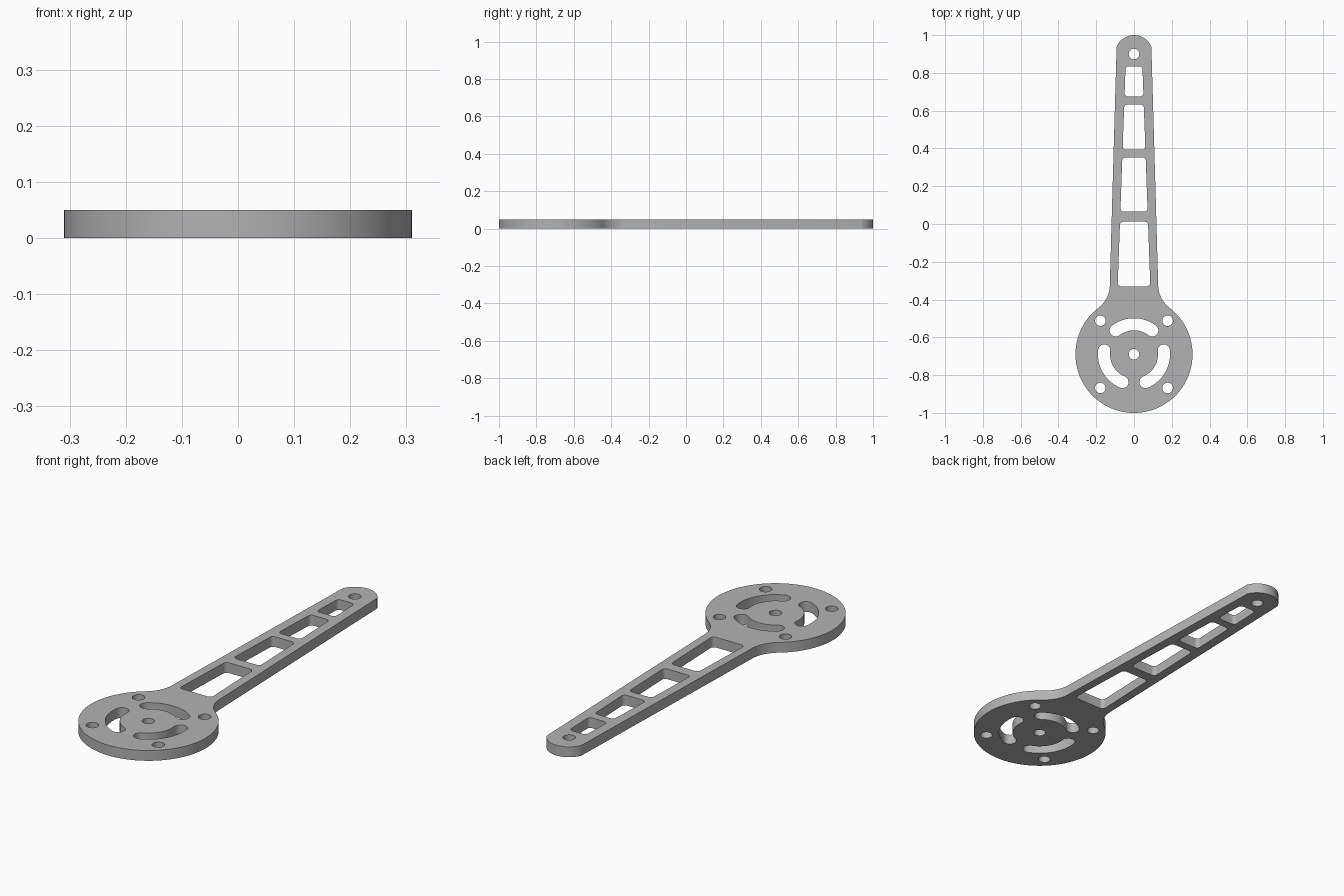
import bpy, bmesh, math
from mathutils import Vector

if "Cube" in bpy.data.objects:
    bpy.data.objects.remove(bpy.data.objects["Cube"])

THICK = 0.05
DISC_Y, DISC_R = -0.69, 0.31
TIP_Y, TIP_R = 0.90, 0.10


def arc(cx, cy, r, a0, a1, n):
    """Points on an arc, angles in degrees."""
    angles = [math.radians(a0 + (a1 - a0) * i / n) for i in range(n + 1)]
    return [(cx + r * math.cos(a), cy + r * math.sin(a)) for a in angles]


def circle(cx, cy, r, n=32):
    return arc(cx, cy, r, 0, 360, n)[:-1]


def curved_slot(mid, half, r, w):
    """Round-ended slot following a circle around the disc centre."""
    a0, a1 = mid - half, mid + half
    e0 = arc(0, DISC_Y, r, a0, a0, 1)[0]
    e1 = arc(0, DISC_Y, r, a1, a1, 1)[0]
    return (arc(0, DISC_Y, r + w, a0, a1, 24)
            + arc(*e1, w, a1, a1 + 180, 12)[1:-1]
            + arc(0, DISC_Y, r - w, a1, a0, 24)
            + arc(*e0, w, a0 + 180, a0 + 360, 12)[1:-1])


def window(top, bottom, r=0.018, n=6):
    """Tapered window with rounded corners."""
    def hw(y):
        return 0.0745 - 0.036 * y
    c = [Vector(p) for p in ((-hw(bottom), bottom), (hw(bottom), bottom),
                             (hw(top), top), (-hw(top), top))]
    pts = []
    for i, p in enumerate(c):
        a = p + (c[i - 1] - p).normalized() * r
        b = p + (c[(i + 1) % 4] - p).normalized() * r
        u = (a - p).normalized() + (b - p).normalized()
        centre = p + u * r
        for k in range(n + 1):
            d = (a - centre).lerp(b - centre, k / n).normalized()
            pts.append(tuple(centre + d * r))
    return pts


# Outline: right fillet up to the tip, then mirrored, then round the disc
fx, fy, fr = 0.279, -0.323, 0.151
join = math.degrees(math.atan2(fy - DISC_Y, fx))
right = arc(fx, fy, fr, 180 + join, 178.4, 14)
tip = arc(0, TIP_Y, TIP_R, 23, 157, 32)
left = [(-x, y) for x, y in reversed(right)]
disc = arc(0, DISC_Y, DISC_R, 180 - join, 360 + join, 96)[1:-1]
loops = [right + tip + left + disc]

# Bolt holes, curved slots and lightening windows
loops += [circle(0, DISC_Y, 0.028), circle(0, TIP_Y, 0.028)]
loops += [circle(sx * 0.178, DISC_Y + sy * 0.178, 0.028)
          for sx in (-1, 1) for sy in (-1, 1)]
loops += [curved_slot(a, 37.5, 0.159, 0.032) for a in (90, 210, 330)]
loops += [window(t, b) for t, b in
          ((0.835, 0.675), (0.632, 0.394), (0.352, 0.065), (0.012, -0.33))]

# Filled flat profile, extruded to the plate thickness
curve = bpy.data.curves.new("arm_profile", 'CURVE')
curve.dimensions = '2D'
curve.fill_mode = 'BOTH'
curve.extrude = THICK / 2
for pts in loops:
    s = curve.splines.new('POLY')
    s.points.add(len(pts) - 1)
    for p, (x, y) in zip(s.points, pts):
        p.co = (x, y, 0, 1)
    s.use_cyclic_u = True
plate = bpy.data.objects.new("arm_plate", curve)
bpy.context.collection.objects.link(plate)
bpy.context.view_layer.objects.active = plate
plate.select_set(True)
bpy.ops.object.convert(target='MESH')
plate = bpy.context.object
plate.name = "arm_plate"

# Weld caps to walls and stand the plate on the floor
bm = bmesh.new()
bm.from_mesh(plate.data)
bmesh.ops.remove_doubles(bm, verts=bm.verts, dist=1e-5)
bmesh.ops.translate(bm, verts=bm.verts, vec=(0, 0, THICK / 2))
bmesh.ops.recalc_face_normals(bm, faces=bm.faces)
bm.to_mesh(plate.data)
bm.free()

grey = bpy.data.materials.new("plain_grey")
grey.diffuse_color = (0.45, 0.45, 0.45, 1)
grey.use_nodes = True
grey.node_tree.nodes["Principled BSDF"].inputs["Base Color"].default_value = grey.diffuse_color
plate.data.materials.clear()
plate.data.materials.append(grey)
bpy.ops.object.shade_smooth_by_angle(angle=math.radians(30))
